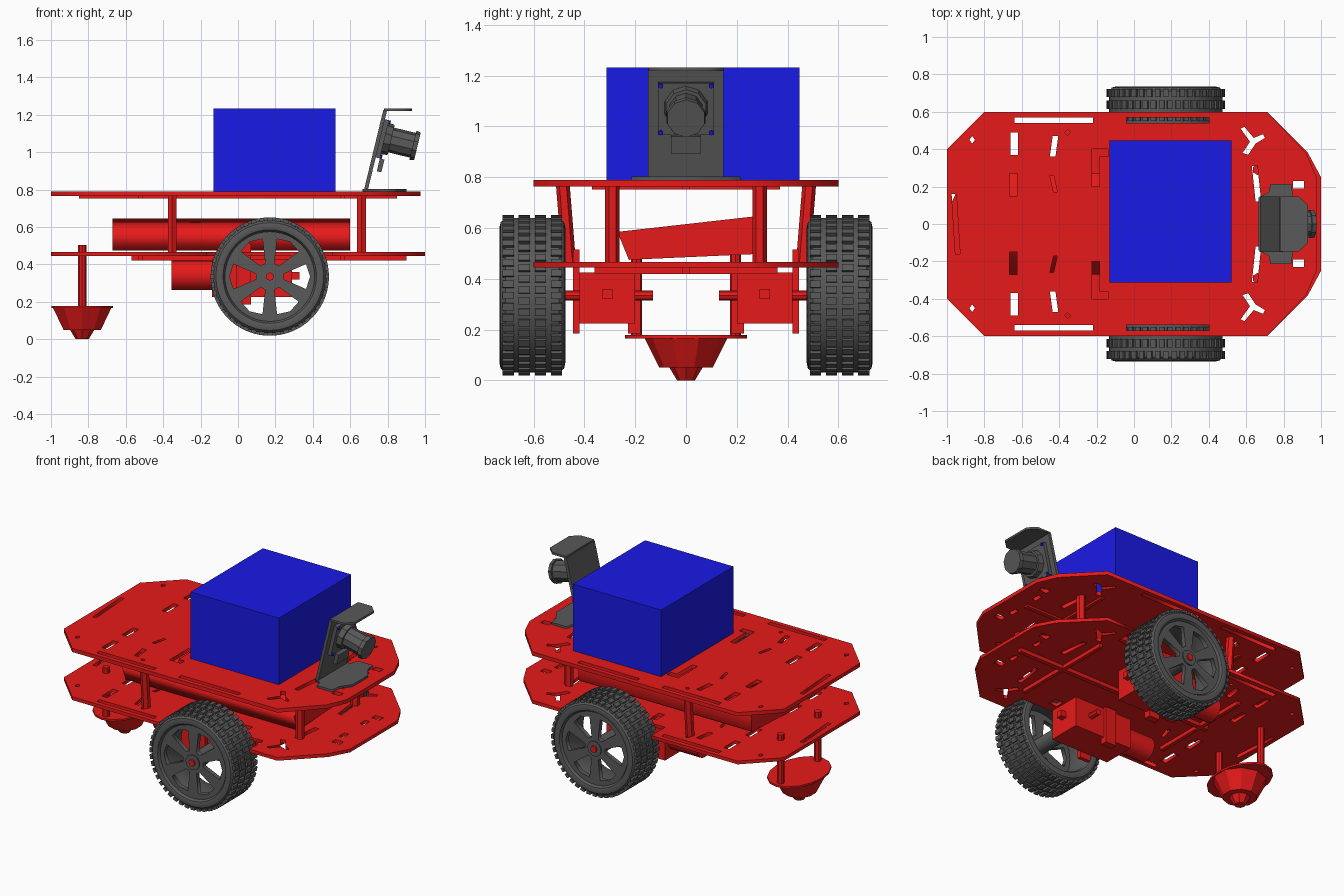
import bpy, bmesh
from math import sin, cos, pi, radians, atan2
from mathutils import Matrix, Vector

if "Cube" in bpy.data.objects:
    bpy.data.objects.remove(bpy.data.objects["Cube"])

def material(name, rgb):
    m = bpy.data.materials.new(name)
    m.diffuse_color = (*rgb, 1)
    m.use_nodes = True
    m.node_tree.nodes["Principled BSDF"].inputs["Base Color"].default_value = m.diffuse_color
    return m

RED = material("red", (0.8, 0.01, 0.01))
BLUE = material("blue", (0.01, 0.01, 0.8))
DARK = material("dark_grey", (0.1, 0.1, 0.1))
T, I = Matrix.Translation, Matrix.Identity(4)

def link(name, me, mat, smooth=False):
    o = bpy.data.objects.new(name, me)
    bpy.context.collection.objects.link(o)
    me.materials.clear()
    me.materials.append(mat)
    if smooth:
        bpy.ops.object.select_all(action='DESELECT')
        o.select_set(True)
        bpy.context.view_layer.objects.active = o
        bpy.ops.object.shade_smooth_by_angle(angle=radians(35))
    return o

def finish(name, bm, mat, smooth=False):
    bmesh.ops.recalc_face_normals(bm, faces=bm.faces)
    me = bpy.data.meshes.new(name)
    bm.to_mesh(me)
    bm.free()
    return link(name, me, mat, smooth)

def box(name, x, y, z, mat, frame=I):
    bm = bmesh.new()
    c = [(a[0] + a[1]) / 2 for a in (x, y, z)]
    d = [abs(a[1] - a[0]) for a in (x, y, z)]
    bmesh.ops.create_cube(bm, size=1, matrix=frame @ T(c) @ Matrix.Diagonal((*d, 1)))
    return finish(name, bm, mat)

def rod(name, a, b, r1, r2, n, mat, frame=I, smooth=False):
    a, b = frame @ Vector(a), frame @ Vector(b)
    q = (b - a).to_track_quat('Z', 'Y').to_matrix().to_4x4()
    bm = bmesh.new()
    bmesh.ops.create_cone(bm, cap_ends=True, segments=n, radius1=r1, radius2=r2,
                          depth=(b - a).length, matrix=T((a + b) / 2) @ q)
    return finish(name, bm, mat, smooth)

def sheet(name, loops, thick, mat, frame=I):
    """Flat plate from an outline and hole loops, centred on local z = 0."""
    cu = bpy.data.curves.new(name, 'CURVE')
    cu.dimensions, cu.fill_mode, cu.extrude = '2D', 'BOTH', thick / 2
    for pts in loops:
        s = cu.splines.new('POLY')
        s.points.add(len(pts) - 1)
        for p, (x, y) in zip(s.points, pts):
            p.co = (x, y, 0, 1)
        s.use_cyclic_u = True
    o = bpy.data.objects.new(name, cu)
    bpy.context.collection.objects.link(o)
    dg = bpy.context.evaluated_depsgraph_get()
    me = bpy.data.meshes.new_from_object(o.evaluated_get(dg))
    bpy.data.objects.remove(o)
    bm = bmesh.new()
    bm.from_mesh(me)
    bmesh.ops.remove_doubles(bm, verts=bm.verts, dist=1e-5)
    bm.transform(frame)
    return finish(name, bm, mat)

def mirror_y(pts):
    return pts + [(x, -y) for x, y in reversed(pts)]

def rect(x0, x1, y0, y1, skew=0):
    return [(x0, y0), (x1, y0), (x1 + skew, y1), (x0 + skew, y1)]

# Two slotted chassis plates
half = [rect(-.66, -.62, .37, .49), rect(-.665, -.625, .15, .27), rect(-.45, -.42, .36, .47, .015),
        rect(-.43, -.41, .17, .26, -.02), rect(.65, .68, .12, .31, -.02),
        [(.57, .51), (.62, .44), (.58, .38), (.61, .37), (.65, .43), (.7, .46), (.69, .48), (.64, .46), (.59, .52)],
        [(-.37, .49), (-.355, .475), (-.34, .49), (-.355, .505)],
        [(-.88, .45), (-.865, .43), (-.85, .45), (-.865, .47)],
        rect(.85, .91, .19, .23), rect(.84, .87, .08, .14)]
top_only = [rect(-.64, -.22, .54, .57), rect(-.04, .4, .54, .57),
            [(-.225, .2), (-.185, .2), (-.185, .36), (-.14, .36), (-.14, .4), (-.225, .4)]]
low_only = [rect(-.64, -.22, .54, .57), rect(.28, .34, .33, .39), rect(-.06, -.02, .31, .4)]
def holes(group):
    return [[(x, s * y) for x, y in h] for h in group for s in (1, -1)]
rear = [rect(-.955, -.93, -.16, .16, -.02)]
top = mirror_y([(-1, .4), (-.8, .6), (.71, .6), (.92, .38), (.976, .25)])
low = mirror_y([(-1, .4), (-.8, .6), (-.165, .6), (-.165, .455), (.505, .455), (.505, .6),
                (.71, .6), (.93, .38), (1, .25)])
sheet("upper_plate", [top] + rear + holes(half + top_only), .025, RED, T((0, 0, .777)))
sheet("lower_plate", [low] + rear + holes(half + low_only), .022, RED, T((0, 0, .456)))

# Stiffening ribs under the plates
for name, x, y, z in (("upper", (-.85, .85), .37, (.752, .766)), ("lower", (-.57, .9), .36, (.42, .446))):
    box(name + "_long_rib", x, (-.015, .015), z, RED)
    for cx in (-.52, .56):
        box(name + "_cross_rib", (cx - .012, cx + .012), (-y, y), z, RED)

# Posts, battery pack and payload
for s in (1, -1):
    rod("front_post", (.66, s * .29, .46), (.66, s * .29, .77), .028, .028, 6, RED)
    rod("rear_post", (-.352, s * .46, .46), (-.352, s * .485, .77), .027, .027, 6, RED)
yz = Matrix(((0, 0, 1, -.035), (1, 0, 0, 0), (0, 1, 0, 0), (0, 0, 0, 1)))
sheet("battery_pack", [[(-.27, .585), (-.225, .475), (.26, .497), (.27, .51), (.272, .63), (.262, .645)]],
      1.27, RED, yz)
box("payload_box", (-.13, .52), (-.313, .447), (.79, 1.233), BLUE)

# Rear caster
oval = [(-.833 + .165 * cos(a), .24 * sin(a)) for a in (i * pi / 8 for i in range(16))]
sheet("caster_flange", [oval], .012, RED, T((0, 0, .172)))
rod("caster_cup", (-.833, 0, .05), (-.833, 0, .17), .105, .165, 10, RED)
rod("caster_ball", (-.833, 0, 0), (-.833, 0, .05), .035, .065, 8, RED)
for s in (1, -1):
    rod("caster_stud", (-.833, s * .195, .17), (-.833, s * .195, .505), .022, .022, 8, RED)

# Drive units: gear motor, mounts and wheel on each side
CX, CZ = .17, .335
tyre = [(.24, .715), (.25, .73), (.265, .735), (.288, .73), (.304, .71), (.304, .5),
        (.288, .48), (.265, .475), (.25, .48), (.24, .495)]
for s in (1, -1):
    box("gearbox", (-.14, .29), (s * .2, s * .42), (.225, .425), RED)
    rod("motor_can", (-.355, s * .31, .343), (-.13, s * .31, .343), .08, .08, 16, RED, smooth=True)
    box("motor_nub", (.28, .33), (s * .29, s * .33), (.32, .36), RED)
    box("outer_mount", (-.01, .07), (s * .42, s * .445), (.185, .515), RED)
    box("inner_mount", (-.01, .07), (s * .18, s * .228), (.185, .43), RED)
    rod("axle", (CX, s * .13, CZ), (CX, s * .6, CZ), .02, .02, 8, RED)
    # tyre
    bm = bmesh.new()
    vs = [bm.verts.new((CX + r, s * y, CZ)) for r, y in tyre]
    es = [bm.edges.new((vs[i], vs[i - 1])) for i in range(len(vs))]
    bmesh.ops.spin(bm, geom=vs + es, cent=(CX, 0, CZ), axis=(0, 1, 0), angle=2 * pi,
                   steps=48, use_merge=True)
    finish("tyre", bm, DARK, True)
    # tread blocks, four staggered rows
    bm = bmesh.new()
    for row, y in enumerate((.51, .573, .637, .7)):
        for i in range(44):
            a = (i + .5 * (row in (1, 2))) * 2 * pi / 44
            bmesh.ops.create_cube(bm, size=1, matrix=T((CX, s * y, CZ)) @ Matrix.Rotation(a, 4, 'Y')
                                  @ T((.307, 0, 0)) @ Matrix.Diagonal((.018, .044, .028, 1)))
    finish("tyre_tread", bm, DARK)
    # spoked disc and hub
    face = [[(.245 * cos(i * pi / 20), .245 * sin(i * pi / 20)) for i in range(40)]]
    for k in range(6):
        c = k * pi / 3
        face.append([(r * cos(c + radians(d)), r * sin(c + radians(d)))
                     for r, d in ((.075, -11), (.205, -19), (.215, 0), (.205, 19), (.075, 11))])
    sheet("wheel_spokes", face, .03, DARK, T((CX, s * .7, CZ)) @ Matrix.Rotation(pi / 2, 4, 'X'))
    rod("wheel_hub", (CX, s * .5, CZ), (CX, s * .722, CZ), .05, .05, 16, DARK, smooth=True)
    rod("hub_screw", (CX, s * .72, CZ), (CX, s * .732, CZ), .022, .022, 8, RED)

# Camera on a leaning bracket
foot = mirror_y([(.665, .14), (.72, .17), (.73, .215), (.84, .215), (.85, .15), (.9, .08)])
sheet("bracket_foot", [foot], .014, DARK, T((0, 0, .797)))
lean = T((.68, 0, .79)) @ Matrix.Rotation(atan2(.105, .435), 4, 'Y')
box("bracket_back", (-.008, .012), (-.15, .148), (0, .445), DARK, lean)
sheet("bracket_hood", [mirror_y([(.78, .148), (.88, .148), (.93, .1)])], .014, DARK, T((0, 0, 1.226)))
box("camera_board", (.012, .035), (-.11, .11), (.19, .4), DARK, lean)
box("camera_connector", (.035, .06), (-.06, .06), (.12, .19), DARK, lean)
for name, x0, x1, r0, r1 in (("lens_base", .035, .07, .088, .082), ("lens_barrel", .07, .19, .068, .068),
                             ("lens_ring", .19, .215, .08, .076)):
    rod(name, (x0, 0, .3), (x1, 0, .3), r0, r1, 10, DARK, lean)
for y in (-.1, .1):
    for z in (.2, .39):
        rod("board_screw", (.03, y, z), (.045, y, z), .01, .01, 6, BLUE, lean)
